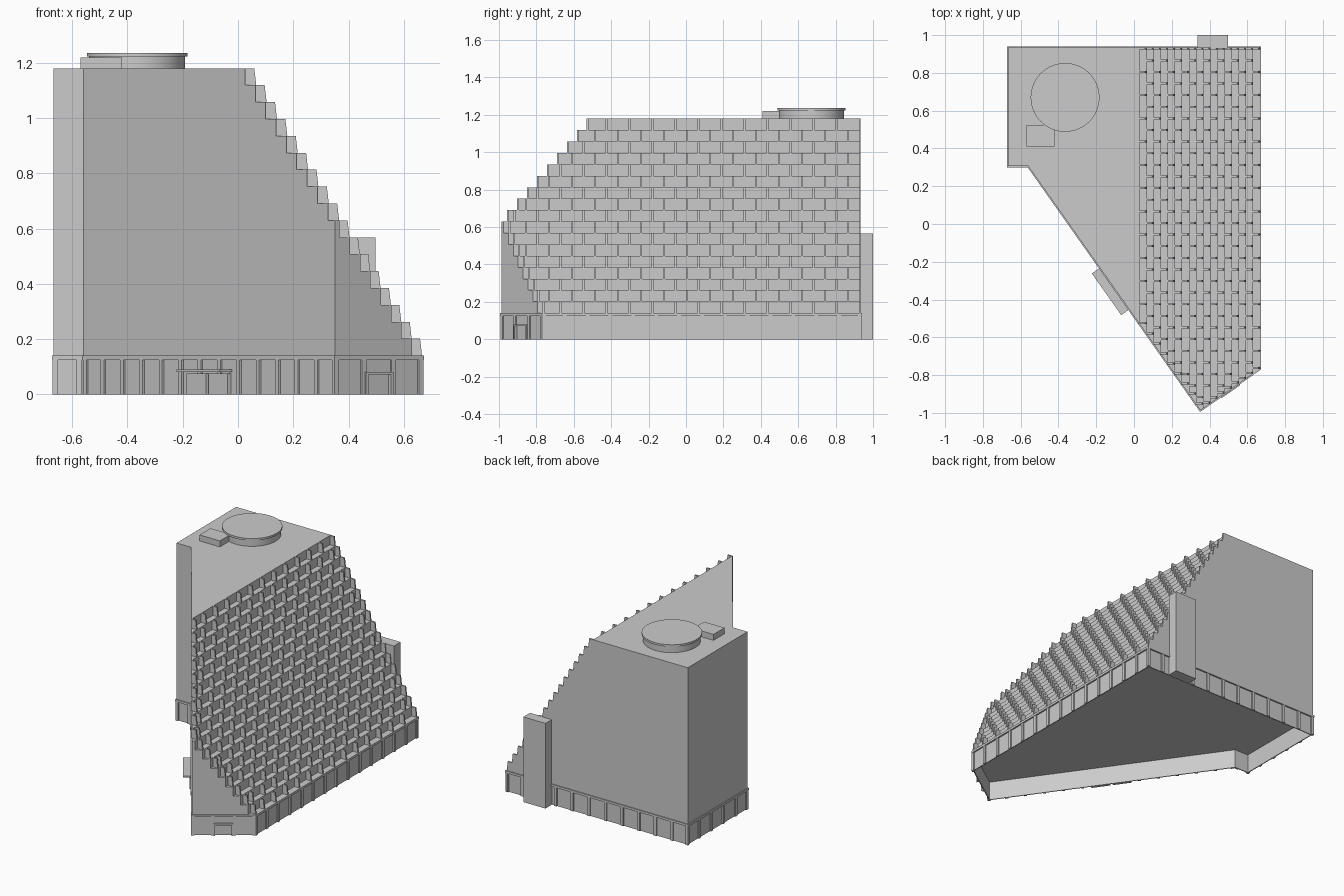
import bpy, bmesh
from math import atan2
from mathutils import Vector, Matrix

if "Cube" in bpy.data.objects:
    bpy.data.objects.remove(bpy.data.objects["Cube"])

GREY = (0.6, 0.6, 0.6, 1)
mat = bpy.data.materials.new("light grey")
mat.use_nodes = True
mat.diffuse_color = GREY
mat.node_tree.nodes["Principled BSDF"].inputs["Base Color"].default_value = GREY

OUTLINE = [Vector(p) for p in ((-.673, .94), (-.673, .30), (-.563, .30),
                               (.35, -.995), (.673, -.77), (.673, .94))]
BASE, ROOF, FLOORS = 0.14, 1.18, 17
RISE = (ROOF - BASE) / FLOORS
TOP_X, RUN = 0.03, 0.0375
BAY = 0.123


def finish(name, bm):
    bmesh.ops.recalc_face_normals(bm, faces=bm.faces)
    mesh = bpy.data.meshes.new(name)
    bm.to_mesh(mesh)
    bm.free()
    mesh.materials.append(mat)
    obj = bpy.data.objects.new(name, mesh)
    bpy.context.scene.collection.objects.link(obj)
    return obj


def add_prism(bm, points, vec):
    """Extrude a flat polygon along a vector."""
    face = bm.faces.new([bm.verts.new(p) for p in points])
    ext = bmesh.ops.extrude_face_region(bm, geom=[face], use_keep_orig=True)
    verts = [g for g in ext["geom"] if isinstance(g, bmesh.types.BMVert)]
    bmesh.ops.translate(bm, verts=verts, vec=vec)


def add_box(bm, centre, size, angle=0):
    m = Matrix.Translation(centre) @ Matrix.Rotation(angle, 4, 'Z') @ Matrix.Diagonal((*size, 1))
    bmesh.ops.create_cube(bm, size=1, matrix=m)


def box(name, lo, hi):
    bm = bmesh.new()
    lo, hi = Vector(lo), Vector(hi)
    add_box(bm, (lo + hi) / 2, hi - lo)
    return finish(name, bm)


def inset(poly, d):
    """Move every edge of a counter-clockwise polygon inward."""
    out = []
    for i, p in enumerate(poly):
        a = (p - poly[i - 1]).normalized()
        b = (poly[(i + 1) % len(poly)] - p).normalized()
        n1, n2 = Vector((-a.y, a.x)), Vector((-b.y, b.x))
        out.append(p + (n1 + n2) * d / (1 + n1.dot(n2)))
    return out


def at(poly, z):
    return [(p.x, p.y, z) for p in poly]


# Stepped tower: terraced profile intersected with the plan
tower_plan = inset(OUTLINE, 0.006)
bm = bmesh.new()
profile = [(-1, BASE - .01), (-1, ROOF), (TOP_X, ROOF)]
for k in range(FLOORS):
    z = ROOF - (k + 1) * RISE
    profile.append((TOP_X + k * RUN, z))
    if k < FLOORS - 1:
        profile.append((TOP_X + (k + 1) * RUN, z))
profile[-1] = (profile[-1][0], BASE - .01)
add_prism(bm, [(x, -1.2, z) for x, z in profile], (0, 2.4, 0))
tower = finish("terraced_tower", bm)
bm = bmesh.new()
add_prism(bm, at(tower_plan, 0), (0, 0, 2))
cutter = finish("plan_cutter", bm)
cutter.hide_render = True
cutter.hide_viewport = True
mod = tower.modifiers.new("plan", 'BOOLEAN')
mod.operation, mod.solver, mod.object = 'INTERSECT', 'EXACT', cutter
dg = bpy.context.evaluated_depsgraph_get()
tower.data = bpy.data.meshes.new_from_object(tower.evaluated_get(dg))
tower.modifiers.clear()
bpy.data.objects.remove(cutter)


# Staggered balcony dividers on every terrace
def front_y(x):
    _, _, a, b, c, _ = tower_plan
    p, q = (a, b) if x < b.x else (b, c)
    return p.y + (q.y - p.y) * (x - p.x) / (q.x - p.x)


bm = bmesh.new()
THICK = 0.01
for k in range(FLOORS):
    x, z = TOP_X + k * RUN, ROOF - (k + 1) * RISE
    lo = max(front_y(x), front_y(x + RUN))
    hi = tower_plan[0].y - THICK
    ys = [lo, hi]
    y = 0.80 + (k % 2) * BAY / 2
    while y > lo + 0.03:
        ys.append(y)
        y -= BAY
    for y in ys:
        add_prism(bm, [(x - .005, y, z), (x + .036, y, z), (x + .029, y, z + RISE),
                       (x - .005, y, z + RISE)], (0, THICK, 0))
finish("balcony_dividers", bm)

# Ground floor: cap slab over a thin, open-bottomed wall
CAP = 0.125
bm = bmesh.new()
add_prism(bm, at(OUTLINE, CAP), (0, 0, BASE - CAP))
finish("podium_cap", bm)

bm = bmesh.new()
outer, inner = inset(OUTLINE, .010), inset(OUTLINE, .016)
loops = [[bm.verts.new(p) for p in at(poly, z)]
         for poly, z in ((outer, CAP), (outer, 0), (inner, 0), (inner, CAP))]
for a, b in zip(loops, loops[1:]):
    for i in range(len(a)):
        j = (i + 1) % len(a)
        bm.faces.new((a[i], a[j], b[j], b[i]))
finish("podium_wall", bm)

# Pilasters between the ground floor bays
bm = bmesh.new()
for i, p in enumerate(OUTLINE):
    q = OUTLINE[(i + 1) % len(OUTLINE)]
    d = (q - p).normalized()
    n = Vector((d.y, -d.x))
    length = (q - p).length
    bays = max(1, round(length / BAY))
    for j in range(bays + 1):
        s = min(max(length * j / bays, .011), length - .011)
        c = p + d * s - n * .008
        add_box(bm, (c.x, c.y, CAP / 2), (.02, .012, CAP), atan2(d.y, d.x))
finish("podium_pilasters", bm)


# Entrances: double door with canopy, and a small side door
def wall_part(name, edge, along, depth, z, boxes):
    p, q = OUTLINE[edge], OUTLINE[edge + 1]
    d = (q - p).normalized()
    n = Vector((d.y, -d.x))
    bm = bmesh.new()
    for s, width, z0, z1 in boxes:
        c = p + d * (along + s) + n * (depth / 2 - .008)
        add_box(bm, (c.x, c.y, z + (z0 + z1) / 2), (width, depth + .008, z1 - z0), atan2(d.y, d.x))
    return finish(name, bm)


wall_part("entrance_canopy", 2, .79, .05, .08, [(0, .27, 0, .009)])
wall_part("entrance_doors", 2, .79, .009, 0, [(-.068, .12, 0, .075), (.068, .12, 0, .075)])
wall_part("side_door_frame", 4 - 1, .195, .009, 0,
          [(-.055, .01, 0, .08), (.055, .01, 0, .08), (0, .12, .072, .08)])

# Rear shaft and rooftop plant
box("rear_shaft", (.335, .93, 0), (.497, 1.0, .567))
box("roof_plant_box", (-.57, .41, ROOF - .005), (-.42, .525, 1.22))
for name, r, z0, z1 in (("roof_drum", .174, ROOF - .005, 1.223), ("roof_disc", .182, 1.223, 1.236)):
    bpy.ops.mesh.primitive_cylinder_add(vertices=64, radius=r, depth=z1 - z0,
                                        location=(-.365, .67, (z0 + z1) / 2))
    obj = bpy.context.object
    obj.name = name
    obj.data.materials.append(mat)
    bpy.ops.object.shade_smooth_by_angle()
